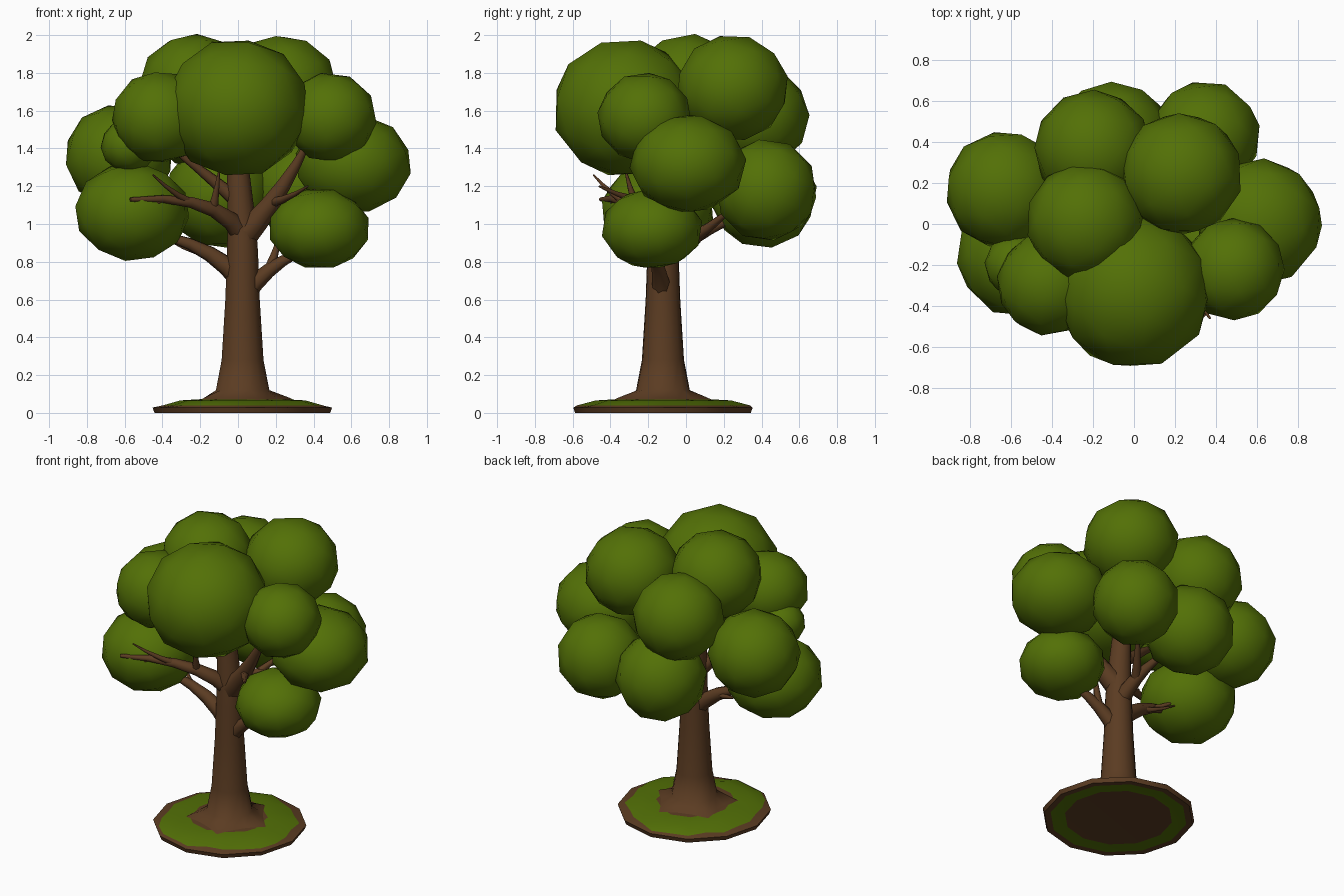
import bpy, bmesh, math, random
from mathutils import Vector, Euler

random.seed(4)
cube = bpy.data.objects.get("Cube")
if cube:
    bpy.data.objects.remove(cube, do_unlink=True)


def material(name, rgb):
    m = bpy.data.materials.new(name)
    m.use_nodes = True
    m.diffuse_color = (*rgb, 1)
    bsdf = next(n for n in m.node_tree.nodes if n.type == 'BSDF_PRINCIPLED')
    bsdf.inputs["Base Color"].default_value = (*rgb, 1)
    return m


LEAF = material("leaf_green", (0.086, 0.163, 0.002))
BARK = material("bark_brown", (0.105, 0.045, 0.016))
AXIS = Vector((0.023, -0.122, 0))


def finish(bm, name, mats, angle=180):
    """Turn a bmesh into a shaded object."""
    bmesh.ops.recalc_face_normals(bm, faces=bm.faces)
    mesh = bpy.data.meshes.new(name)
    bm.to_mesh(mesh)
    bm.free()
    for m in mats:
        mesh.materials.append(m)
    obj = bpy.data.objects.new(name, mesh)
    bpy.context.collection.objects.link(obj)
    bpy.ops.object.select_all(action='DESELECT')
    obj.select_set(True)
    bpy.context.view_layer.objects.active = obj
    bpy.ops.object.shade_smooth_by_angle(angle=math.radians(angle))


def ring(bm, center, radius, sides, u=Vector((1, 0, 0)), v=Vector((0, 1, 0)), shape=None):
    """Circle of vertices, its radius varied by an optional rule."""
    verts = []
    for i in range(sides):
        a = math.tau * i / sides
        r = radius * (shape(i) if shape else 1)
        verts.append(bm.verts.new(center + r * (math.cos(a) * u + math.sin(a) * v)))
    return verts


def skin(bm, rings):
    """Bridge and cap the rings; returns the faces of each band."""
    bands = []
    for a, b in zip(rings, rings[1:]):
        n = len(a)
        bands.append([bm.faces.new((a[i], a[(i + 1) % n], b[(i + 1) % n], b[i]))
                      for i in range(n)])
    bm.faces.new(rings[0][::-1])
    bm.faces.new(rings[-1])
    return bands


def limb(name, start, middle, end, radius, steps=5, sides=7):
    """Tapered limb bending through a middle point; returns its path."""
    start, middle, end = Vector(start), Vector(middle), Vector(end)
    control = 2 * middle - (start + end) / 2
    ts = [i / steps for i in range(steps + 1)]
    path = [start * (1 - t) ** 2 + control * 2 * t * (1 - t) + end * t * t for t in ts]
    bm = bmesh.new()
    rings = []
    side = (end - start).orthogonal()
    for t, p in zip(ts, path):
        tangent = ((control - start) * (1 - t) + (end - control) * t).normalized()
        side = (side - tangent * side.dot(tangent)).normalized()
        rings.append(ring(bm, p, radius * (1 - 0.8 * t), sides, side, tangent.cross(side)))
    skin(bm, rings)
    finish(bm, name, [BARK], 80)
    return path


def twig(name, parent, step, end, radius=0.022):
    """Side shoot leaving a limb at one of its path points."""
    start, end = parent[step], Vector(end)
    middle = (start + end) / 2 - Vector((0, 0, 0.012))
    limb(name, start, middle, end, radius, steps=3)


def on_trunk(z):
    return AXIS + Vector((0, 0, z))


# Ground disc: soil rim, ragged grass on top, grass ring and soil patch underneath
wave = [random.uniform(0.92, 1.04) for _ in range(24)]


def disc_edge(i):
    return math.cos(math.pi / 12) if i % 2 else 1


def ragged_edge(i):
    return disc_edge(i) * wave[i]


bm = bmesh.new()
rings = []
for r, z in ((0.335, 0.006), (0.425, 0.002), (0.465, 0), (0.475, 0.028),
             (0.446, 0.04), (0.35, 0.066), (0.245, 0.072), (0.08, 0.08)):
    shape = ragged_edge if 0.03 < z < 0.08 else disc_edge
    rings.append(ring(bm, on_trunk(z), r, len(wave), shape=shape))
bands = skin(bm, rings)
for band in (bands[0], bands[4], bands[5]):
    for face in band:
        face.material_index = 1
finish(bm, "ground_disc", [BARK, LEAF], 35)


# Trunk with flared roots, leaning slightly to its right at the top
def roots(i):
    return 0.88 if i % 3 else 1.1


bm = bmesh.new()
rings = []
for z, r in ((0.055, 0.275), (0.081, 0.225), (0.12, 0.143), (0.28, 0.112), (0.6, 0.092),
             (0.85, 0.083), (1, 0.076), (1.25, 0.062), (1.5, 0.045)):
    lean = Vector((0.07 * min(0, 0.95 - z), 0, 0))
    rings.append(ring(bm, on_trunk(z) + lean, r, 15, shape=roots if z < 0.1 else None))
skin(bm, rings)
finish(bm, "trunk", [BARK], 60)

# Limbs and the twigs that leave them
path = limb("low_right_limb", on_trunk(0.7), (-.2, -.13, .87), (-.5, -.16, .96), .062)
twig("low_right_twig", path, 2, (-.36, -.04, .91))
twig("low_right_shoot", path, 3, (-.38, -.03, .96))
path = limb("low_left_limb", on_trunk(0.61), (.2, -.15, .78), (.4, -.18, .87), .058)
twig("low_left_twig", path, 2, (.24, -.1, 1), .03)
path = limb("front_right_limb", on_trunk(0.94), (-.19, -.29, 1.1), (-.57, -.45, 1.13), .058)
twig("front_right_twig", path, 3, (-.45, -.49, 1.26))
twig("front_right_fork", path, 2, (-.1, -.32, 1.28), .028)
twig("front_right_shoot", path, 4, (-.5, -.4, 1.09), .014)
path = limb("front_left_limb", on_trunk(0.93), (.21, -.19, 1.16), (.37, -.25, 1.43), .075)
twig("front_left_twig", path, 2, (.37, -.46, 1.2), .028)
twig("side_left_twig", path, 2, (.48, -.12, 1.2), .035)
path = limb("back_limb", on_trunk(0.82), (.01, .08, .95), (-.04, .3, 1.04), .06)
twig("back_twig", path, 2, (.2, .28, 1.12), .035)
limb("high_right_limb", on_trunk(1.1), (-.18, -.14, 1.27), (-.38, -.22, 1.42), .045)


def foliage(name, center, radius, squash=1):
    """Faceted leaf clump, turned at random, optionally flattened."""
    bm = bmesh.new()
    bmesh.ops.create_icosphere(bm, subdivisions=2, radius=radius * 1.02)
    turn = Euler([random.uniform(0, math.tau) for _ in range(3)]).to_matrix()
    for v in bm.verts:
        v.co = turn @ v.co
        v.co.z *= squash
        v.co += Vector(center)
    finish(bm, name + "_foliage", [LEAF])


# Crown
foliage("front", (-.005, -.325, 1.615), .378, .96)
foliage("top_left", (.23, .245, 1.72), .295, .94)
foliage("top_right", (-.235, .01, 1.73), .285, .96)
foliage("back_right", (-.2, .365, 1.57), .283, .97)
foliage("low_back", (-.1, .41, 1.155), .28)
foliage("back_left", (.345, .425, 1.18), .268)
foliage("right", (-.63, .165, 1.36), .285, .95)
foliage("low_right", (-.56, -.15, 1.065), .3, .86)
foliage("front_right", (-.415, -.29, 1.565), .25, .97)
foliage("small_right", (-.575, -.2, 1.415), .15, .93)
foliage("front_left", (.485, -.22, 1.565), .245, .96)
foliage("left", (.61, .01, 1.32), .305, .85)
foliage("low_left", (.43, -.18, .975), .265, .8)
